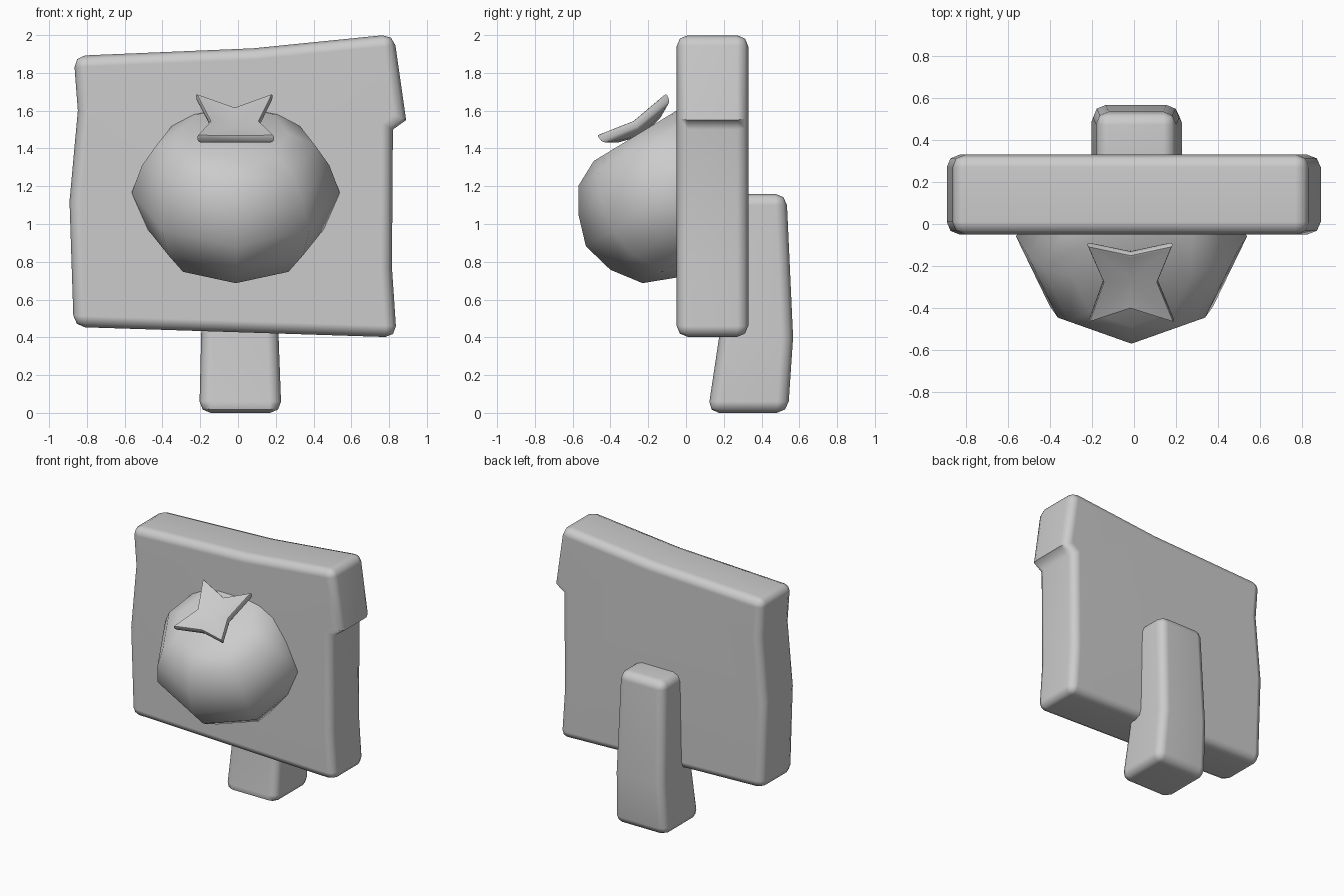
import bpy, bmesh, math
from mathutils import Matrix, Vector

cube = bpy.data.objects.get("Cube")
if cube:
    bpy.data.objects.remove(cube, do_unlink=True)

GREY = (0.6, 0.6, 0.6, 1.0)
mat = bpy.data.materials.new("plain grey")
mat.use_nodes = True
mat.diffuse_color = GREY
mat.node_tree.nodes["Principled BSDF"].inputs["Base Color"].default_value = GREY


def finish(bm, name, angle, weighted=False):
    """Turn a bmesh into a shaded object."""
    bmesh.ops.recalc_face_normals(bm, faces=bm.faces[:])
    mesh = bpy.data.meshes.new(name)
    bm.to_mesh(mesh)
    bm.free()
    mesh.materials.append(mat)
    obj = bpy.data.objects.new(name, mesh)
    bpy.context.collection.objects.link(obj)
    bpy.ops.object.select_all(action="DESELECT")
    obj.select_set(True)
    bpy.context.view_layer.objects.active = obj
    bpy.ops.object.shade_smooth_by_angle(angle=math.radians(angle))
    if weighted:
        mod = obj.modifiers.new("Weighted normals", "WEIGHTED_NORMAL")
        mod.keep_sharp = True
    return obj


def bevel(bm, edges, width, segments=2):
    bmesh.ops.bevel(bm, geom=edges, offset=width, offset_type="OFFSET", segments=segments,
                    profile=0.5, affect="EDGES", clamp_overlap=False)


# Sign board: warped outline with a notch on its left edge
outline = [(-0.87, 1.89), (0.08, 1.93), (0.825, 2.005), (0.89, 1.55), (0.82, 1.5),
           (0.815, 0.77), (0.84, 0.4), (-0.87, 0.455), (-0.892, 1.12), (-0.848, 1.6)]
bm = bmesh.new()
face = bm.faces.new([bm.verts.new((x, -0.05, z)) for x, z in outline])
ext = bmesh.ops.extrude_face_region(bm, geom=[face], use_keep_orig=True)
moved = [g for g in ext["geom"] if isinstance(g, bmesh.types.BMVert)]
bmesh.ops.translate(bm, verts=moved, vec=(0, 0.38, 0))
bmesh.ops.recalc_face_normals(bm, faces=bm.faces[:])
corners = [Vector((outline[i][0], 0, outline[i][1])) for i in (0, 2, 6, 7)]


def is_rounded(edge):
    a, b = (v.co for v in edge.verts)
    if abs(a.y - b.y) < 0.01:
        return True
    return any((Vector((a.x, 0, a.z)) - c).length < 0.01 for c in corners)


bevel(bm, [e for e in bm.edges if is_rounded(e)], 0.06)
finish(bm, "sign_board", 50, weighted=True)

# Post: three rectangular sections, bent at the board's lower edge
bm = bmesh.new()
sections = [(0.0, -0.205, 0.23, 0.115, 0.54), (0.4, -0.195, 0.215, 0.175, 0.567),
            (1.16, -0.18, 0.2, 0.2, 0.532)]
rings = [[bm.verts.new(p) for p in ((l, f, z), (r, f, z), (r, b, z), (l, b, z))]
         for z, l, r, f, b in sections]
for low, high in zip(rings, rings[1:]):
    for i in range(4):
        j = (i + 1) % 4
        bm.faces.new((low[i], low[j], high[j], high[i]))
bm.faces.new(rings[0][::-1])
bm.faces.new(rings[-1])
middle = set(rings[1])
bevel(bm, [e for e in bm.edges if not set(e.verts) <= middle], 0.06)
finish(bm, "post", 50, weighted=True)

# Shared tilted frame for the fruit and its leaves
tilt = Matrix.Translation((-0.012, -0.06, 1.168)) @ Matrix.Rotation(math.radians(31.3), 4, "X")

# Fruit: eight-sided lathe, cut off inside the board
profile = [(0.28, 0.364), (0.418, 0.294), (0.496, 0.166), (0.55, 0), (0.504, -0.174),
           (0.395, -0.323), (0.226, -0.391)]
bm = bmesh.new()
SIDES = 8
rings = [[bm.verts.new((r * math.sin(i * math.tau / SIDES), -r * math.cos(i * math.tau / SIDES), h))
          for i in range(SIDES)] for r, h in profile]
for upper, lower in zip(rings, rings[1:]):
    for i in range(SIDES):
        j = (i + 1) % SIDES
        bm.faces.new((upper[i], lower[i], lower[j], upper[j]))
for ring, height in ((rings[0], 0.36), (rings[-1], -0.4)):
    pole = bm.verts.new((0, 0, height))
    for i in range(SIDES):
        bm.faces.new((ring[i], ring[(i + 1) % SIDES], pole))
bm.transform(tilt)
cut = bmesh.ops.bisect_plane(bm, geom=bm.verts[:] + bm.edges[:] + bm.faces[:],
                             plane_co=(0, 0.1, 0), plane_no=(0, 1, 0), clear_outer=True)
bmesh.ops.holes_fill(bm, edges=[e for e in bm.edges if e.is_boundary], sides=0)
finish(bm, "fruit", 60)

# Leaves: dished four-pointed star with rounded rim
star = [(-0.212, 0.235, 0.475), (-0.005, 0.16, 0.435), (0.197, 0.235, 0.475), (0.125, 0.01, 0.44),
        (0.205, -0.195, 0.475), (-0.005, -0.14, 0.44), (-0.205, -0.195, 0.475), (-0.135, 0.01, 0.44)]
bm = bmesh.new()
top = [bm.verts.new(p) for p in star]
low = [bm.verts.new((x * 0.97, y * 0.97, z - 0.055)) for x, y, z in star]
top_mid = bm.verts.new((-0.005, 0.01, 0.395))
low_mid = bm.verts.new((-0.005, 0.01, 0.345))
for i in range(len(star)):
    j = (i + 1) % len(star)
    bm.faces.new((top[i], top[j], top_mid))
    bm.faces.new((low[j], low[i], low_mid))
    bm.faces.new((top[j], top[i], low[i], low[j]))
rim = set(top), set(low)
bevel(bm, [e for e in bm.edges if any(set(e.verts) <= s for s in rim)], 0.014)
bm.transform(tilt)
finish(bm, "leaves", 40)
